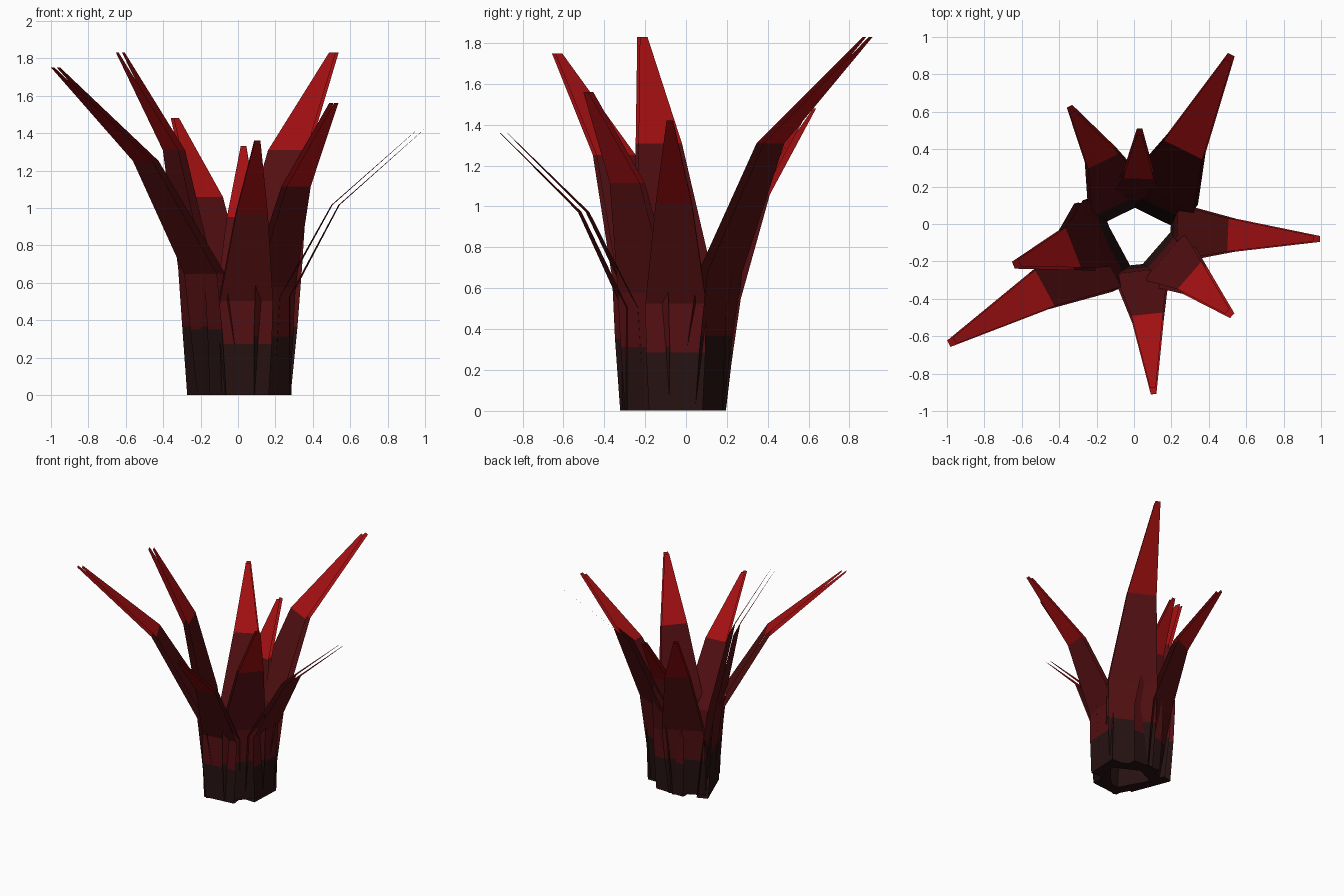
import bpy, bmesh
from mathutils import Vector

cube = bpy.data.objects.get("Cube")
if cube:
    bpy.data.objects.remove(cube, do_unlink=True)


def material(name, color):
    m = bpy.data.materials.new(name)
    m.use_nodes = True
    m.diffuse_color = (*color, 1)
    m.node_tree.nodes["Principled BSDF"].inputs["Base Color"].default_value = (*color, 1)
    return m


MATERIALS = [
    material("blackish_root", (0.020, 0.006, 0.006)),
    material("dark_red", (0.088, 0.005, 0.006)),
    material("bright_red", (0.37, 0.005, 0.006)),
]

# Shared leaf proportions, from the root to the tip
HEIGHTS = (0, 0.2, 0.37, 0.715, 1)
WIDTHS = (0.185, 0.205, 0.21, 0.125, 0.022)
GAPS = (0.085, 0.065, 0.05, 0.038, 0.035)
BANDS = (0, 1, 1, 2)


def leaf(name, height, root, bend, knee, tip):
    """Two facing sheets of quads, open at the sides and capped at the root."""
    root, bend, knee, tip = map(Vector, (root, bend, knee, tip))
    path = (root, root.lerp(bend, 0.5), bend, knee, tip)
    out = (tip - root).normalized()
    side = Vector((-out.y, out.x))
    bm = bmesh.new()
    sheets = ([], [])
    for point, h, w, gap in zip(path, HEIGHTS, WIDTHS, GAPS):
        for sheet, shift in zip(sheets, (0, gap)):
            centre = point - out * shift
            half = side * (w * height / 2)
            sheet.append([bm.verts.new((*p, h * height))
                          for p in (centre - half, centre + half)])
    for sheet in sheets:
        for low, high, band in zip(sheet, sheet[1:], BANDS):
            quad = (low[0], low[1], high[1], high[0])
            if sheet is sheets[1]:
                quad = quad[::-1]
            bm.faces.new(quad).material_index = band
    outer, inner = sheets[0][0], sheets[1][0]
    bm.faces.new((outer[1], outer[0], inner[0], inner[1]))
    mesh = bpy.data.meshes.new(name)
    bm.to_mesh(mesh)
    bm.free()
    for m in MATERIALS:
        mesh.materials.append(m)
    bpy.context.collection.objects.link(bpy.data.objects.new(name, mesh))


# Leaves around the clump
leaf("left_leaf", 1.42, (0.28, -0.05), (0.28, -0.05), (0.54, -0.06), (0.995, -0.08))
leaf("back_left_leaf", 1.83, (0.13, 0.12), (0.17, 0.19), (0.28, 0.43), (0.52, 0.905))
leaf("back_leaf", 1.33, (0.02, 0.18), (0.02, 0.20), (0.025, 0.28), (0.03, 0.51))
leaf("back_right_leaf", 1.48, (-0.10, 0.13), (-0.11, 0.20), (-0.18, 0.37), (-0.345, 0.63))
leaf("right_leaf", 1.83, (-0.21, -0.05), (-0.25, -0.07), (-0.36, -0.14), (-0.645, -0.22))
leaf("front_right_leaf", 1.75, (-0.14, -0.18), (-0.20, -0.20), (-0.51, -0.36), (-0.99, -0.64))
leaf("front_leaf", 1.36, (0.04, -0.30), (0.045, -0.30), (0.075, -0.52), (0.105, -0.91))
leaf("front_left_leaf", 1.56, (0.18, -0.19), (0.20, -0.21), (0.325, -0.30), (0.525, -0.49))
